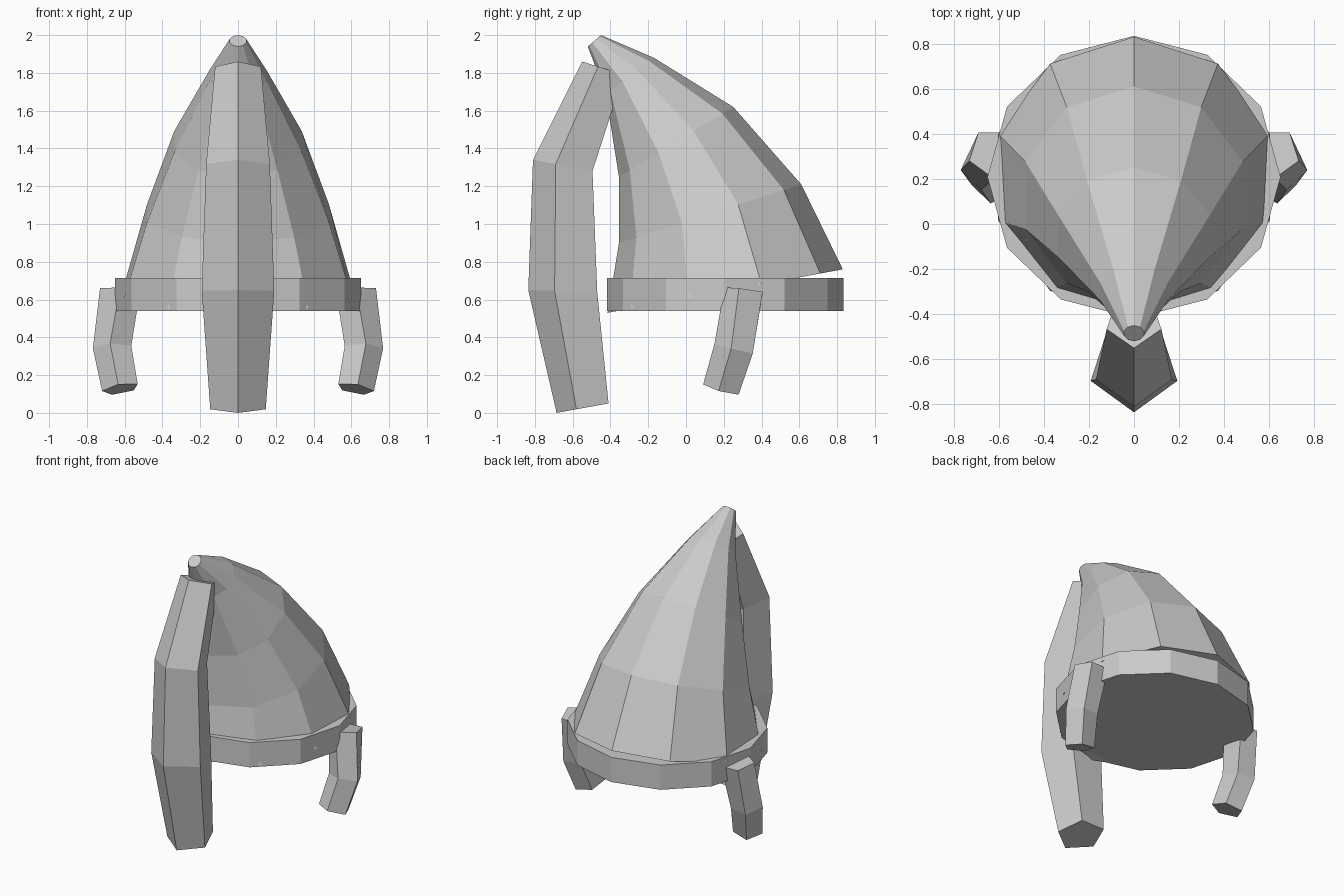
import bpy, bmesh, math
from mathutils import Vector

if "Cube" in bpy.data.objects:
    bpy.data.objects.remove(bpy.data.objects["Cube"])


def loft(name, rings):
    """Skin a list of equal-sized point rings and cap both ends."""
    bm = bmesh.new()
    rows = [[bm.verts.new(p) for p in ring] for ring in rings]
    n = len(rows[0])
    for lo, hi in zip(rows, rows[1:]):
        for i in range(n):
            j = (i + 1) % n
            bm.faces.new((lo[i], lo[j], hi[j], hi[i]))
    bm.faces.new(rows[0][::-1])
    bm.faces.new(rows[-1])
    bmesh.ops.recalc_face_normals(bm, faces=bm.faces[:])
    mesh = bpy.data.meshes.new(name)
    bm.to_mesh(mesh)
    bm.free()
    obj = bpy.data.objects.new(name, mesh)
    bpy.context.collection.objects.link(obj)
    return obj


def tilted_ring(sides, front, back):
    """Regular polygon spanning two (y, z) points, with a corner at the front."""
    f, b = Vector((0, *front)), Vector((0, *back))
    depth = 2 if sides % 2 == 0 else 1 + math.cos(math.pi / sides)
    r = (f - b).length / depth
    d = (f - b).normalized()
    c = f - d * r
    angles = [2 * math.pi * i / sides for i in range(sides)]
    return [c + r * (math.cos(t) * d + math.sin(t) * Vector((1, 0, 0))) for t in angles]


def sloped_ring(c, r, turn, slope_x, slope_y):
    """Pentagon around c whose height slopes along x and y."""
    pts = []
    for i in range(5):
        t = math.radians(turn + 72 * i)
        dx, dy = r * math.cos(t), r * math.sin(t)
        pts.append((c[0] + dx, c[1] + dy, c[2] + slope_x * dx + slope_y * dy))
    return pts


# Dome sweeping forward to a blunt tip: (front, back) points per ring
dome = [((-0.415, 0.53), (0.83, 0.76)), ((-0.355, 0.90), (0.61, 1.21)),
        ((-0.355, 1.25), (0.25, 1.62)), ((-0.425, 1.69), (-0.17, 1.88)),
        ((-0.52, 1.94), (-0.45, 2.00))]
loft("dome", [tilted_ring(10, f, b) for f, b in dome])

# Flat band around the base
loft("band", [[(0.65 * math.cos(math.pi * i / 6), 0.208 + 0.626 * math.sin(math.pi * i / 6), z)
               for i in range(12)] for z in (0.54, 0.715)])

# Five-sided bar hanging down the front
bar = [((-0.685, 0.0), (-0.41, 0.05)), ((-0.835, 0.65), (-0.47, 0.64)),
       ((-0.81, 1.34), (-0.495, 1.28)), ((-0.55, 1.86), (-0.33, 1.79))]
loft("front_bar", [tilted_ring(5, f, b) for f, b in bar])

# Side guards, mirrored
guard = [((0.621, 0.19, 0.127), 0.10, -10, -0.16, -0.265),
         ((0.662, 0.258, 0.34), 0.108, -10, -0.03, -0.26),
         ((0.624, 0.315, 0.65), 0.112, -18, 0.05, -0.13)]
for name, side in (("right_guard", 1), ("left_guard", -1)):
    loft(name, [[(side * x, y, z) for x, y, z in sloped_ring(*g)] for g in guard])
